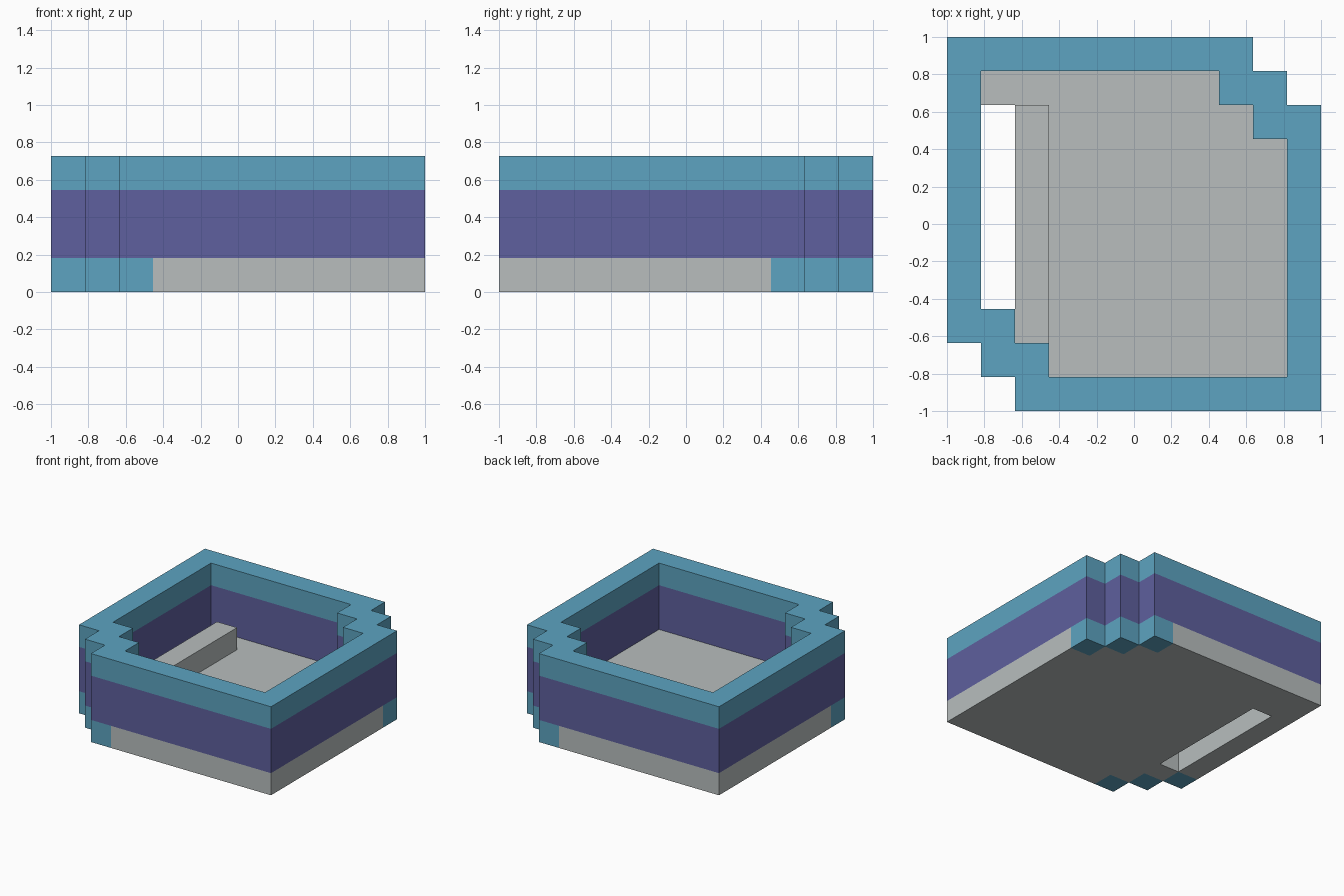
import bpy
import bmesh

if "Cube" in bpy.data.objects:
    bpy.data.objects.remove(bpy.data.objects["Cube"], do_unlink=True)

N = 11            # cells along each side
CELL = 2 / N      # size of one cell


def make_material(name, color):
    mat = bpy.data.materials.new(name)
    mat.use_nodes = True
    mat.diffuse_color = (*color, 1)
    mat.node_tree.nodes["Principled BSDF"].inputs["Base Color"].default_value = (*color, 1)
    return mat


BLUE = make_material("sky blue", (0.109, 0.371, 0.533))
PURPLE = make_material("muted purple", (0.112, 0.115, 0.342))
GREY = make_material("light grey", (0.479, 0.515, 0.515))


def make_slab(name, bottom, top, rule):
    """Extrude the cells for which rule(i, j) returns a material."""
    bm = bmesh.new()
    mats, verts = [], {}

    def corner(i, j):
        if (i, j) not in verts:
            verts[i, j] = bm.verts.new((i * CELL - 1, j * CELL - 1, bottom * CELL))
        return verts[i, j]

    for i in range(N):
        for j in range(N):
            mat = rule(i, j)
            if mat is None:
                continue
            if mat not in mats:
                mats.append(mat)
            face = bm.faces.new([corner(i, j), corner(i + 1, j),
                                 corner(i + 1, j + 1), corner(i, j + 1)])
            face.material_index = mats.index(mat)

    # Raise solid sides; each side takes the colour of its own cell
    for face in list(bm.faces):
        upper = [bm.verts.new((v.co.x, v.co.y, top * CELL)) for v in face.verts]
        lower = list(face.verts)
        new_faces = [bm.faces.new(upper)]
        for k, edge in enumerate(face.edges):
            if len([f for f in edge.link_faces if abs(f.normal.z) > 0.5 or f.normal.length == 0]) == 1:
                n = (k + 1) % len(lower)
                new_faces.append(bm.faces.new([lower[k], lower[n], upper[n], upper[k]]))
        for f in new_faces:
            f.material_index = face.material_index
            f.normal_update()
        face.normal_flip()

    bmesh.ops.remove_doubles(bm, verts=bm.verts[:], dist=0.001)
    bmesh.ops.recalc_face_normals(bm, faces=bm.faces[:])
    mesh = bpy.data.meshes.new(name)
    bm.to_mesh(mesh)
    bm.free()
    for mat in mats:
        mesh.materials.append(mat)
    obj = bpy.data.objects.new(name, mesh)
    bpy.context.collection.objects.link(obj)
    return obj


def in_outline(i, j):
    # Two opposite corners are cut back in steps
    return 2 <= i + j <= 2 * N - 4


def base_rule(i, j):
    slot = i == 1 and 3 <= j <= 8
    if slot or not in_outline(i, j):
        return None
    return BLUE if i + j in (2, 2 * N - 4) else GREY


def wall_rule(mat):
    def rule(i, j):
        side = i in (0, N - 1) or j in (0, N - 1)
        step = i + j in (2, 3, 2 * N - 5, 2 * N - 4)
        return mat if in_outline(i, j) and (side or step) else None
    return rule


# Floor with its slot and blue stepped corners
make_slab("base", 0, 1, base_rule)
# Raised ledge beside the slot
make_slab("inner_ledge", 1, 2, lambda i, j: GREY if i == 2 and 2 <= j <= 8 else None)
# Wall and its rim
make_slab("wall", 1, 3, wall_rule(PURPLE))
make_slab("rim", 3, 4, wall_rule(BLUE))
